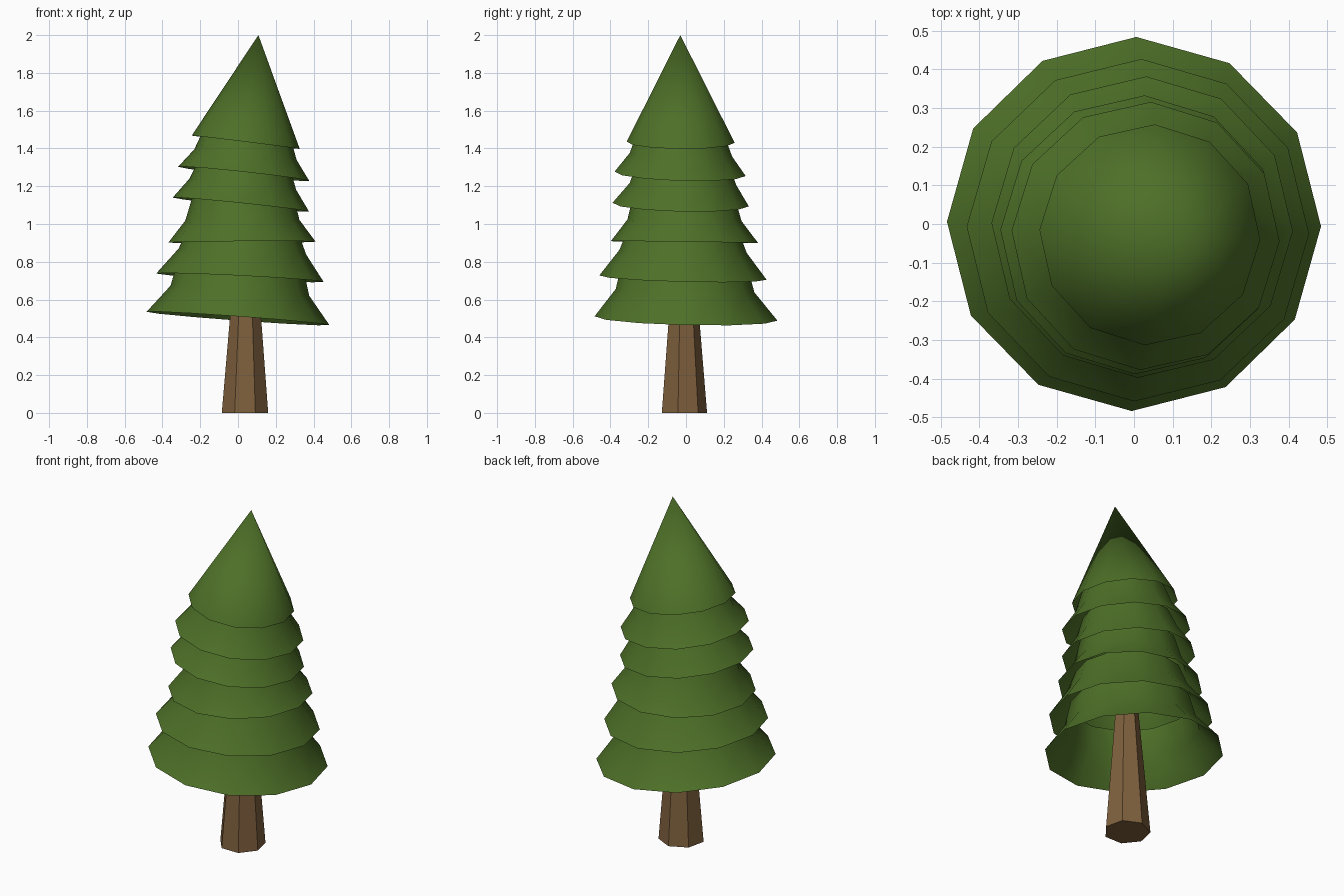
import bpy, bmesh, math

if "Cube" in bpy.data.objects:
    bpy.data.objects.remove(bpy.data.objects["Cube"])


def material(name, color):
    m = bpy.data.materials.new(name)
    m.diffuse_color = (*color, 1)
    m.use_nodes = True
    m.node_tree.nodes["Principled BSDF"].inputs["Base Color"].default_value = m.diffuse_color
    return m


green = material("pine green", (0.076, 0.162, 0.021))
brown = material("bark brown", (0.212, 0.117, 0.047))


def ring(bm, sides, center, r, start, tx=0.0, ty=0.0):
    """Ring of vertices whose plane slopes by tx along x and ty along y."""
    cx, cy, cz = center
    out = []
    for i in range(sides):
        a = start + 2 * math.pi * i / sides
        x, y = r * math.cos(a), r * math.sin(a)
        out.append(bm.verts.new((cx + x, cy + y, cz + tx * x + ty * y)))
    return out


def bridge(bm, lo, hi):
    n = len(lo)
    for i in range(n):
        j = (i + 1) % n
        bm.faces.new((lo[i], lo[j], hi[j], hi[i]))


def finish(bm, name, mat, smooth):
    me = bpy.data.meshes.new(name)
    bm.to_mesh(me)
    bm.free()
    for p in me.polygons:
        p.use_smooth = smooth
    me.materials.append(mat)
    ob = bpy.data.objects.new(name, me)
    bpy.context.collection.objects.link(ob)


# Trunk: tapered seven-sided prism
bm = bmesh.new()
low = ring(bm, 7, (0.037, -0.0145, 0), 0.126, math.pi / 2)
top = ring(bm, 7, (0.042, -0.0145, 0.9), 0.052, math.pi / 2)
bridge(bm, low, top)
bm.faces.new(low[::-1])
bm.faces.new(top)
finish(bm, "trunk", brown, False)

# Branch tiers: open flared skirts, each as
# (slope x, slope y, turn in degrees, [(x, y, z, radius) rim, waist, collar])
tiers = [
    (-0.073, -0.023, -0.7, [(0, 0, 0.5, 0.484), (0.01, -0.005, 0.647, 0.367), (0.015, -0.008, 0.80, 0.328)]),
    (-0.050, -0.025, -1.2, [(0.01, -0.016, 0.716, 0.443), (0.024, -0.015, 0.855, 0.337), (0.027, -0.014, 0.98, 0.288)]),
    (0.006, -0.013, -1.6, [(0.021, -0.008, 0.904, 0.390), (0.023, -0.008, 1.02, 0.302), (0.028, -0.012, 1.17, 0.262)]),
    (-0.103, -0.023, -2.0, [(0.015, -0.028, 1.103, 0.361), (0.025, -0.015, 1.21, 0.283), (0.036, -0.018, 1.33, 0.237)]),
    (-0.108, -0.030, -2.3, [(0.03, -0.031, 1.266, 0.347), (0.04, -0.027, 1.367, 0.271), (0.05, -0.027, 1.50, 0.222)]),
]
for k, (tx, ty, turn, rows) in enumerate(tiers, 1):
    bm = bmesh.new()
    rings = [ring(bm, 12, r[:3], r[3], math.radians(turn), tx, ty) for r in rows]
    for lo, hi in zip(rings, rings[1:]):
        bridge(bm, lo, hi)
    finish(bm, f"branch_tier_{k}", green, True)

# Treetop: open leaning cone
bm = bmesh.new()
rim = ring(bm, 12, (0.041, -0.028, 1.433), 0.286, math.radians(-2.6), -0.124, -0.007)
tip = bm.verts.new((0.108, -0.03, 2.0))
for i in range(12):
    bm.faces.new((rim[i], rim[(i + 1) % 12], tip))
finish(bm, "treetop", green, True)
